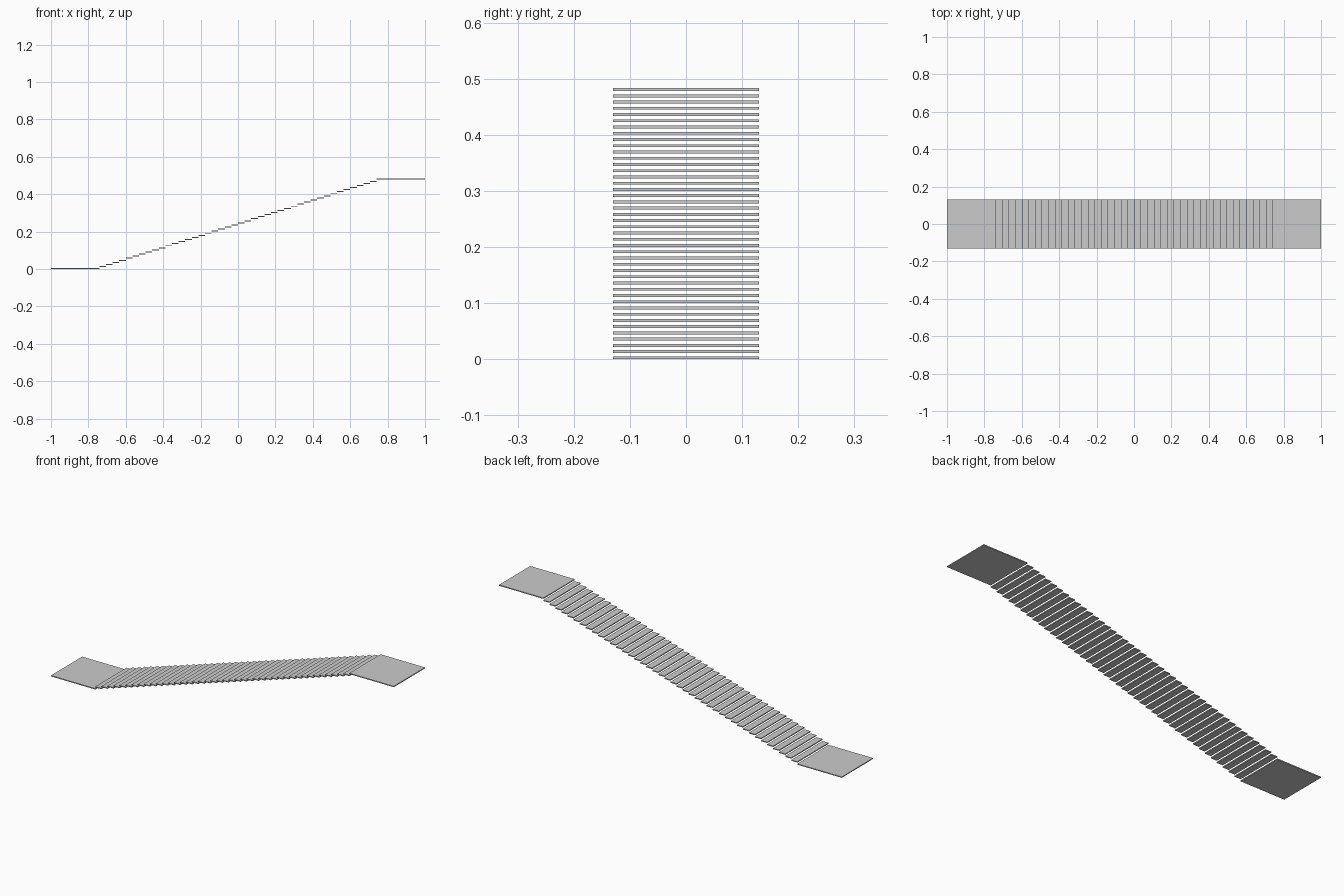
import bpy

if "Cube" in bpy.data.objects:
    bpy.data.objects.remove(bpy.data.objects["Cube"])

WIDTH = 0.26        # walkway width along y
EDGE = 0.741        # x where landings meet the flight
THICK = 0.005       # plate thickness
HEIGHT = 0.483      # top of upper landing
STEPS = 42
RUN = 2 * EDGE / STEPS
RISE = (HEIGHT - THICK) / (STEPS + 1)


def plate(name, x0, x1, z0):
    bpy.ops.mesh.primitive_cube_add(size=1, location=((x0 + x1) / 2, 0, z0 + THICK / 2))
    ob = bpy.context.object
    ob.name = name
    ob.scale = (x1 - x0, WIDTH, THICK)
    bpy.ops.object.transform_apply(location=False, rotation=False, scale=True)
    return ob


# flat landings at both ends
plate("lower_landing", -1, -EDGE, 0)
plate("upper_landing", EDGE, 1, HEIGHT - THICK)

# floating treads rising from left to right
treads = plate("treads", -EDGE, -EDGE + RUN, RISE)
array = treads.modifiers.new("flight", 'ARRAY')
array.count = STEPS
array.use_relative_offset = False
array.use_constant_offset = True
array.constant_offset_displace = (RUN, 0, RISE)
